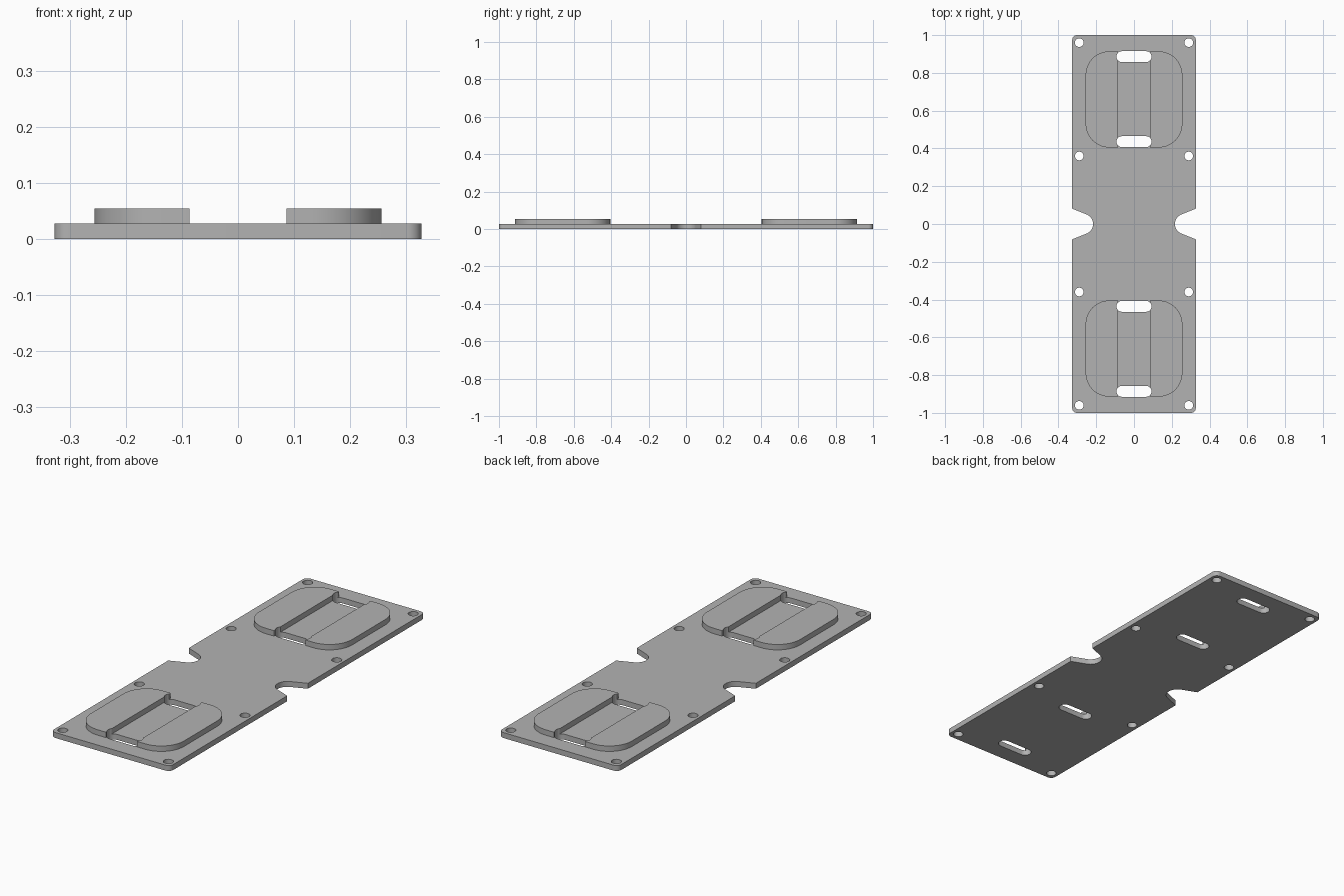
import bpy
import bmesh
from math import cos, sin, pi, radians

if "Cube" in bpy.data.objects:
    bpy.data.objects.remove(bpy.data.objects["Cube"], do_unlink=True)

T = 0.027  # thickness of the plate and of the pads

grey = bpy.data.materials.new("plain grey")
grey.use_nodes = True
grey.diffuse_color = (0.45, 0.45, 0.45, 1)
grey.node_tree.nodes["Principled BSDF"].inputs["Base Color"].default_value = (0.45, 0.45, 0.45, 1)


def arc(cx, cy, r, a0, a1, n=12):
    """Points along an arc, angles in degrees."""
    angles = [radians(a0 + (a1 - a0) * i / n) for i in range(n + 1)]
    return [(cx + r * cos(a), cy + r * sin(a)) for a in angles]


def slab(name, outlines, z0, z1):
    """Extrude closed outlines into one mesh object."""
    bm = bmesh.new()
    for points in outlines:
        face = bm.faces.new([bm.verts.new((x, y, z0)) for x, y in points])
        top = bmesh.ops.extrude_face_region(bm, geom=[face], use_keep_orig=True)["geom"]
        for v in top:
            if isinstance(v, bmesh.types.BMVert):
                v.co.z = z1
    bmesh.ops.recalc_face_normals(bm, faces=bm.faces)
    mesh = bpy.data.meshes.new(name)
    bm.to_mesh(mesh)
    bm.free()
    mesh.materials.append(grey)
    obj = bpy.data.objects.new(name, mesh)
    bpy.context.collection.objects.link(obj)
    return obj


def finish(obj, cutter):
    """Cut the openings, then smooth the curved walls."""
    bpy.ops.object.select_all(action="DESELECT")
    obj.select_set(True)
    bpy.context.view_layer.objects.active = obj
    mod = obj.modifiers.new("openings", "BOOLEAN")
    mod.operation, mod.solver, mod.object = "DIFFERENCE", "EXACT", cutter
    bpy.ops.object.modifier_apply(modifier=mod.name)
    bpy.ops.object.shade_smooth_by_angle(angle=radians(30))


# Cutter for the screw holes and strap slots
openings = []
for side in (-1, 1):
    for y in (0.36, 0.96):
        for x in (-0.29, 0.29):
            openings.append(arc(x, side * y, 0.023, 0, 360, 32)[:-1])
    for y in (0.436, 0.886):
        r, half = 0.029, 0.064
        openings.append(arc(half, side * y, r, -90, 90) + arc(-half, side * y, r, 90, 270))
cutter = slab("opening_cutter", openings, -0.1, 0.2)
cutter.hide_render = True

# Base plate: rounded corners and a flared notch in the middle of each long side
W, r = 0.327, 0.025
notch = [(W, -0.081)] + arc(0.272, 0, 0.055, 248, 112, 24) + [(W, 0.081)]
half = arc(W - r, r - 1, r, -90, 0, 8) + notch + arc(W - r, 1 - r, r, 0, 90, 8)
base = slab("base_plate", [half + [(-x, -y) for x, y in half]], 0, T)
finish(base, cutter)

# Raised pads: a pair with a strap channel between, at each end
inner, outer, near, far, r = 0.086, 0.256, 0.405, 0.914, 0.125
pad = [(inner, near)] + arc(outer - r, near + r, r, -90, 0, 16)
pad += arc(outer - r, far - r, r, 0, 90, 16) + [(inner, far)]
for sy, end in ((-1, "front"), (1, "back")):
    for sx, side in ((1, "left"), (-1, "right")):
        finish(slab(f"{end}_{side}_pad", [[(sx * x, sy * y) for x, y in pad]], T, 2 * T), cutter)

bpy.data.objects.remove(cutter, do_unlink=True)
